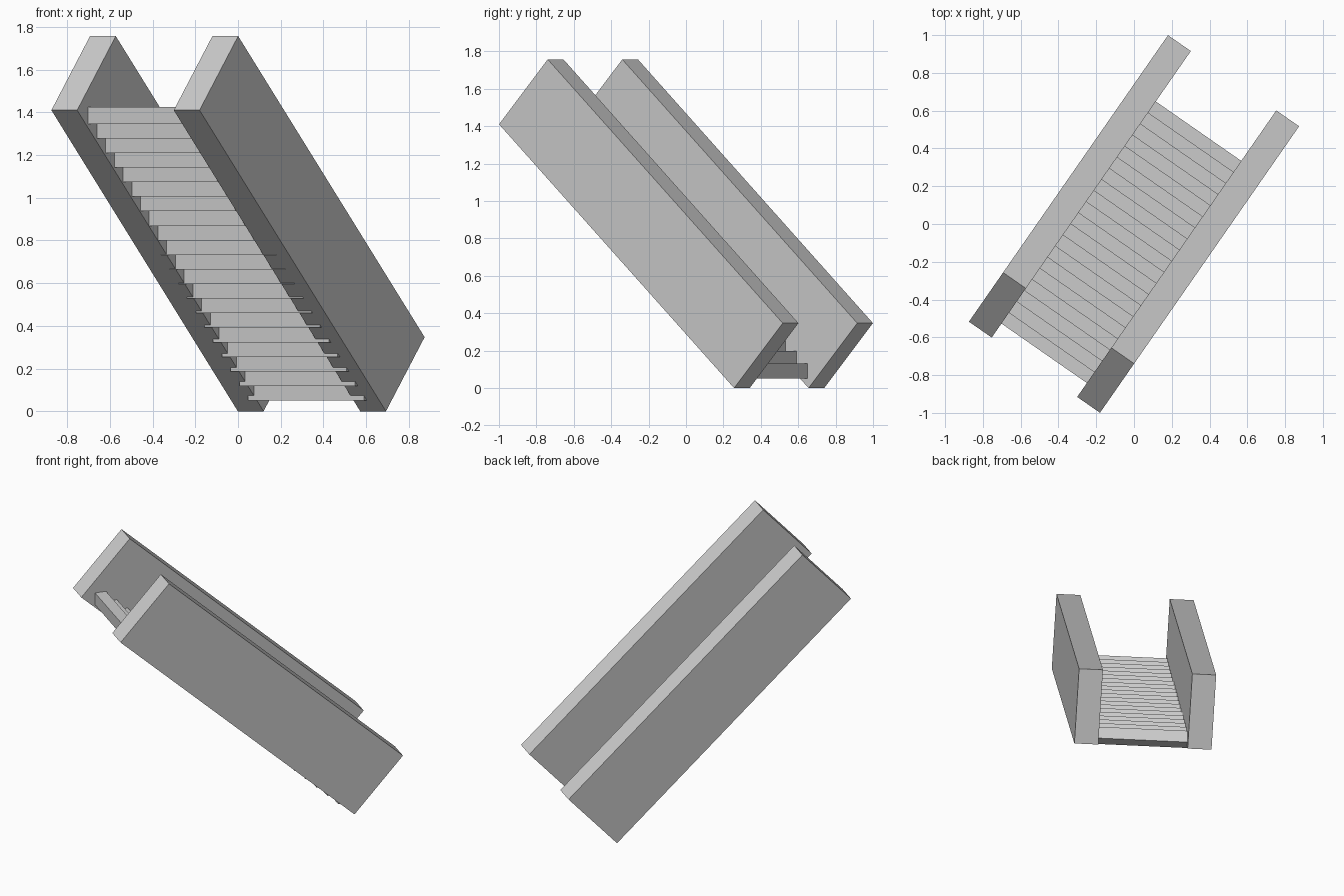
import bpy
from math import radians
from mathutils import Matrix

if "Cube" in bpy.data.objects:
    bpy.data.objects.remove(bpy.data.objects["Cube"])

# Local frame: x across the stair, y along the run (high end to low end)
WIDTH, RUN = 0.845, 1.847
RAIL_W = 0.147
ROT = Matrix.Rotation(radians(-34.8), 4, 'Z')
PLACE = ROT @ Matrix.Translation((-WIDTH / 2, -RUN / 2, 0))


def prism(name, profile, x0, x1):
    """Extrude a (run, height) profile across the stair from x0 to x1."""
    n = len(profile)
    verts = [(x, y, z) for x in (x0, x1) for y, z in profile]
    faces = [tuple(range(n)), tuple(reversed(range(n, 2 * n)))]
    faces += [(i, i + n, (i + 1) % n + n, (i + 1) % n) for i in range(n)]
    mesh = bpy.data.meshes.new(name)
    mesh.from_pydata(verts, [], faces)
    mesh.transform(PLACE)
    mesh.update()
    obj = bpy.data.objects.new(name, mesh)
    bpy.context.collection.objects.link(obj)
    return obj


# Sloping side walls
side = [(0, 1.41), (1.53, 0), (RUN, 0.347), (0.317, 1.757)]
prism("left_side_wall", side, 0, RAIL_W)
prism("right_side_wall", side, WIDTH - RAIL_W, WIDTH)

# Steps, set into the walls at both ends
STEPS, DEPTH, RISE, THICK = 20, 0.0716, 0.0682, 0.08
for i in range(STEPS):
    y = 0.09 + i * DEPTH
    z = 1.346 - i * RISE
    prism(f"step_{i + 1:02d}",
          [(y, z), (y + DEPTH, z), (y + DEPTH, z + THICK), (y, z + THICK)],
          0.114, 0.774)
